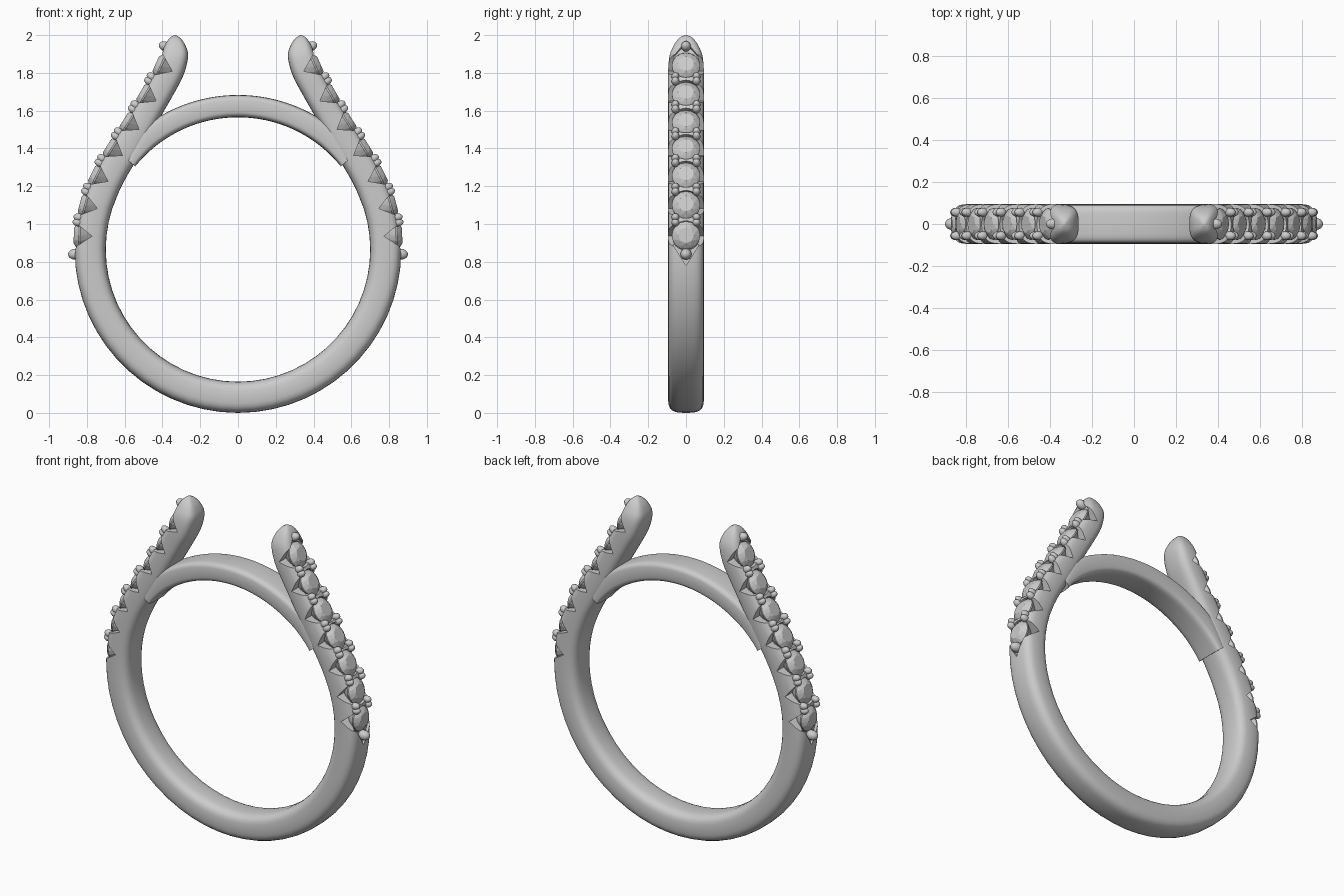
import bpy, bmesh, math
from mathutils import Vector, Matrix

if "Cube" in bpy.data.objects:
    bpy.data.objects.remove(bpy.data.objects["Cube"])

CZ, R_OUT, R_IN, HALF_W = 0.865, 0.865, 0.70, 0.095


def finish(bm, name, smooth=None):
    bmesh.ops.recalc_face_normals(bm, faces=bm.faces)
    me = bpy.data.meshes.new(name)
    bm.to_mesh(me)
    bm.free()
    ob = bpy.data.objects.new(name, me)
    bpy.context.collection.objects.link(ob)
    if smooth:
        shade(ob, smooth)
    return ob


def activate(ob):
    bpy.ops.object.select_all(action='DESELECT')
    ob.select_set(True)
    bpy.context.view_layer.objects.active = ob


def shade(ob, deg):
    activate(ob)
    bpy.ops.object.shade_smooth_by_angle(angle=math.radians(deg))


def loft(stations, name, n=3.2, seg=28):
    """Rounded-rectangle sections; station = outer x,z, inner x,z, half width."""
    bm = bmesh.new()
    rings = []
    power = lambda v: math.copysign(abs(v) ** (2 / n), v)
    for ox, oz, ix, iz, w in stations:
        o, i = Vector((ox, 0, oz)), Vector((ix, 0, iz))
        ring = []
        for k in range(seg):
            a = math.tau * k / seg
            p = (o + i) / 2 + (o - i) / 2 * power(math.cos(a))
            p.y = w * power(math.sin(a))
            ring.append(bm.verts.new(p))
        rings.append(ring)
    for a, b in zip(rings, rings[1:]):
        for k in range(seg):
            j = (k + 1) % seg
            bm.faces.new((a[k], a[j], b[j], b[k]))
    bm.faces.new(rings[0])
    bm.faces.new(rings[-1])
    return finish(bm, name)


def arc_station(deg, r_out=R_OUT, w=HALF_W):
    c, s = math.cos(math.radians(deg)), math.sin(math.radians(deg))
    return (r_out * c, CZ + r_out * s, R_IN * c, CZ + R_IN * s, w)


def catmull(pts, steps=4):
    out = []
    for i in range(1, len(pts) - 2):
        p0, p1, p2, p3 = pts[i - 1:i + 3]
        for s in range(steps):
            t = s / steps
            out.append(tuple(0.5 * (2 * b + (c - a) * t + (2 * a - 5 * b + 4 * c - d) * t * t
                                    + (3 * b - a - 3 * c + d) * t ** 3)
                             for a, b, c, d in zip(p0, p1, p2, p3)))
    return out + [pts[-2]]


# Half of the body: bottom arc, then the arm rising to its tip
arm = [arc_station(18), arc_station(25),
       (0.72, 1.355, 0.59, 1.25, 0.095), (0.645, 1.475, 0.51, 1.385, 0.095),
       (0.56, 1.61, 0.425, 1.54, 0.095), (0.49, 1.73, 0.345, 1.68, 0.095),
       (0.435, 1.83, 0.29, 1.785, 0.095), (0.405, 1.905, 0.264, 1.885, 0.086),
       (0.383, 1.955, 0.278, 1.945, 0.062), (0.36, 1.987, 0.303, 1.982, 0.035),
       (0.338, 2.0, 0.328, 2.0, 0.006), (0.335, 2.0, 0.334, 2.0, 0.001)]
half = [arc_station(-90 + 6 * k) for k in range(18)] + [arc_station(18)] + catmull(arm)
left = [(-a, b, -c, d, w) for a, b, c, d, w in half[:0:-1]]
body = loft(left + half, "band_with_arms")

# Thin bridge across the top of the finger hole
bridge = []
for k in range(35):
    deg = 39 + 3 * k
    t = min(1, min(deg - 39, 141 - deg) / 12)
    bridge.append(arc_station(deg, 0.76 + 0.058 * t, 0.091))
shade(loft(bridge, "top_bridge", n=4.5), 35)

# Local frames on the outer edge of each arm: x along arm, z outward
edge = [Vector((s[0], 0, s[1])) for s in half[10:]]


def frame(z, side):
    for a, b in zip(edge, edge[1:]):
        if a.z <= z <= b.z:
            break
    p = a.lerp(b, (z - a.z) / (b.z - a.z))
    t = (b - a).normalized()
    m = Matrix.Identity(4)
    m.col[0] = (side * t.x, 0, t.z, 0)
    m.col[1] = (0, -side, 0, 0)
    m.col[2] = (side * t.z, 0, -t.x, 0)
    m.col[3] = (side * p.x, 0, p.z, 1)
    return m


def hull(bm, m, pts):
    vs = [bm.verts.new(m @ Vector(p)) for p in pts]
    res = bmesh.ops.convex_hull(bm, input=vs)
    bmesh.ops.delete(bm, geom=[v for v in res["geom_interior"]
                               if isinstance(v, bmesh.types.BMVert)], context='VERTS')


def circle(r, z, n, offset=0.0):
    return [(r * math.cos(math.tau * (k + offset) / n),
             r * math.sin(math.tau * (k + offset) / n), z) for k in range(n)]


STONES = [0.94, 1.105, 1.265, 1.41, 1.548, 1.695, 1.845]
stone_pts = (circle(0.042, 0.008, 8) + circle(0.06, -0.004, 8, 0.5)
             + circle(0.075, -0.018, 16) + circle(0.075, -0.026, 16)
             + circle(0.04, -0.075, 8, 0.5) + [(0, 0, -0.115)])
notch_pts = [(x, y, z) for y in (-0.15, 0.15)
             for x, z in ((0, -0.088), (0.078, 0.02), (-0.078, 0.02))]
seat_pts = circle(0.077, -0.03, 24) + circle(0.077, 0.05, 24)

stones, notches, seats, ends, beads = (bmesh.new() for _ in range(5))


def bead(z, side, y, r, along=0.0):
    m = frame(z, side) @ Matrix.Translation((along, y, -0.004)) @ Matrix.Diagonal((1, 1, 1.35, 1))
    bmesh.ops.create_uvsphere(beads, u_segments=14, v_segments=9, radius=r, matrix=m)


for side in (1, -1):
    for z in STONES:
        m = frame(z, side)
        hull(stones, m, stone_pts)
        hull(notches, m, notch_pts)
        hull(seats, m, seat_pts)
    # Twin prong beads on both edges between neighbouring stones
    for a, b in zip(STONES, STONES[1:]):
        for y in (-0.056, 0.056):
            for along in (-0.014, 0.014):
                bead((a + b) / 2, side, y, 0.021, along)
    # Single beads with a pointed recess at both ends of each row
    bead(0.84, side, 0, 0.03)
    bead(1.942, side, 0, 0.026)
    for z, d, tip in ((STONES[0], -1, 0.16), (STONES[-1], 1, 0.13)):
        hull(ends, frame(z, side), [(d * x, y, h) for h in (-0.022, 0.06)
                                    for x, y in ((tip, 0), (0.04, 0.075), (0.04, -0.075))])

# Cut side notches, stone seats and end recesses into the arms
activate(body)
for bm, name in ((notches, "notch_cutter"), (seats, "seat_cutter"), (ends, "end_cutter")):
    cutter = finish(bm, name)
    cutter.hide_render = True
    mod = body.modifiers.new(name, 'BOOLEAN')
    mod.operation, mod.solver, mod.object = 'DIFFERENCE', 'EXACT', cutter
    activate(body)
    bpy.ops.object.modifier_apply(modifier=mod.name)
    bpy.data.objects.remove(cutter)
shade(body, 35)

finish(stones, "accent_stones")
finish(beads, "prong_beads", 60)
